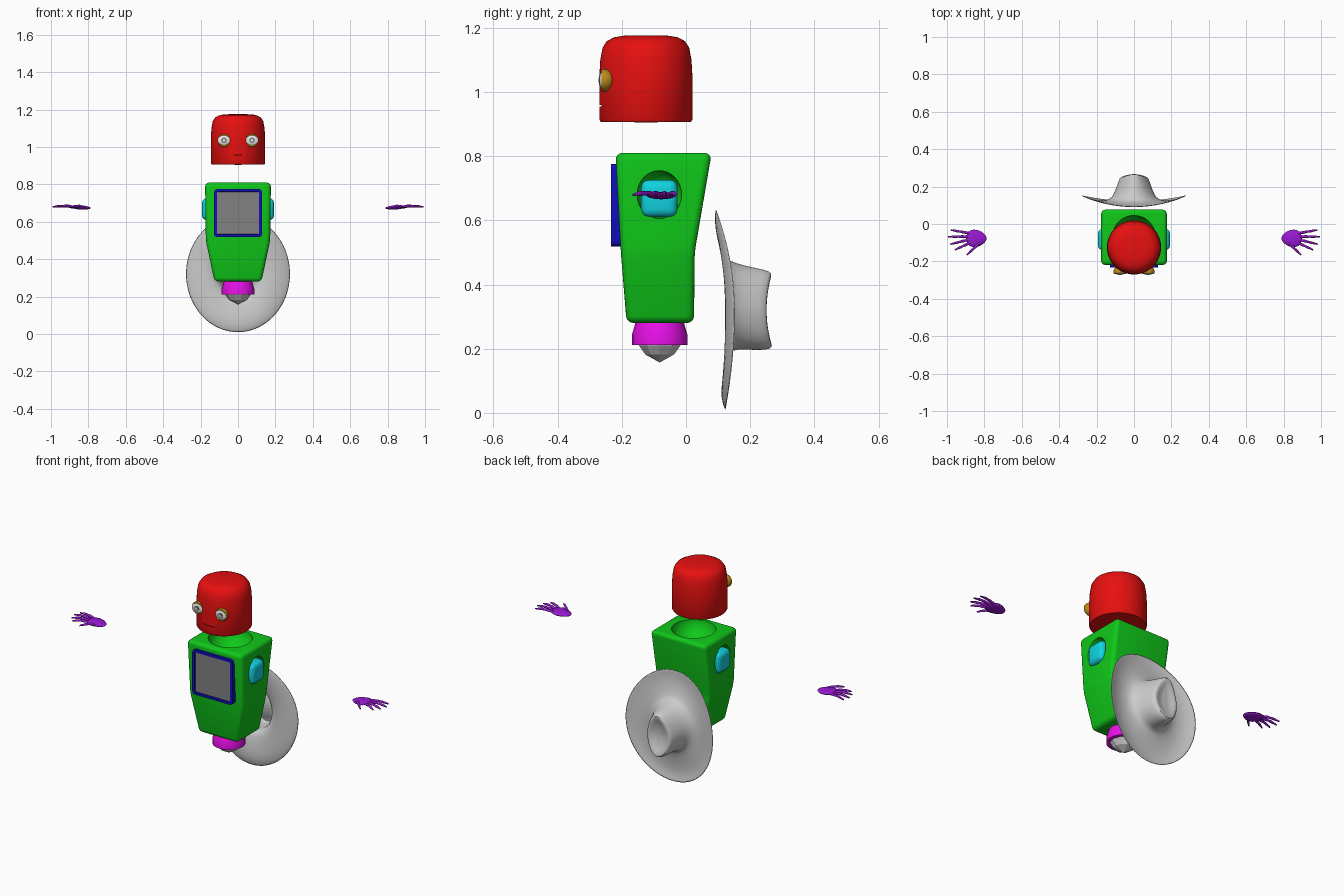
import bpy, bmesh, math
from mathutils import Vector, Matrix

old = bpy.data.objects.get("Cube")
if old:
    bpy.data.objects.remove(old, do_unlink=True)


def material(name, r, g, b):
    m = bpy.data.materials.new(name)
    m.use_nodes = True
    m.diffuse_color = (r, g, b, 1)
    m.node_tree.nodes["Principled BSDF"].inputs["Base Color"].default_value = (r, g, b, 1)
    return m


RED = material("red", 0.8, 0.005, 0.005)
GREEN = material("green", 0.005, 0.58, 0.01)
BLUE = material("blue", 0.005, 0.005, 0.5)
GREY = material("screen_grey", 0.22, 0.22, 0.22)
SILVER = material("light_grey", 0.6, 0.6, 0.6)
MAGENTA = material("magenta", 0.8, 0.005, 0.8)
CYAN = material("cyan", 0.005, 0.65, 0.75)
PURPLE = material("purple", 0.32, 0.01, 0.65)
GOLD = material("gold", 0.5, 0.25, 0.01)
WHITE = material("white", 0.85, 0.85, 0.85)


def activate(ob):
    bpy.ops.object.select_all(action="DESELECT")
    ob.select_set(True)
    bpy.context.view_layer.objects.active = ob


def make(name, bm, *mats, smooth=None):
    bmesh.ops.recalc_face_normals(bm, faces=bm.faces)
    me = bpy.data.meshes.new(name)
    bm.to_mesh(me)
    bm.free()
    for m in mats:
        me.materials.append(m)
    ob = bpy.data.objects.new(name, me)
    bpy.context.collection.objects.link(ob)
    if smooth:
        activate(ob)
        bpy.ops.object.shade_smooth_by_angle(angle=math.radians(smooth))
    return ob


def lathe(name, profile, y, steps, mat, smooth=None):
    # Spin a (radius, height) profile about a vertical axis at depth y
    bm = bmesh.new()
    verts = [bm.verts.new((r, 0, z)) for r, z in profile]
    edges = [bm.edges.new(pair) for pair in zip(verts, verts[1:])]
    bmesh.ops.spin(bm, geom=verts + edges, cent=(0, 0, 0), axis=(0, 0, 1),
                   angle=math.tau, steps=steps)
    bmesh.ops.remove_doubles(bm, verts=bm.verts, dist=0.0005)
    bmesh.ops.translate(bm, verts=bm.verts, vec=(0, y, 0))
    return make(name, bm, mat, smooth=smooth)


def ball(name, centre, size, mat, seg=32, smooth=50):
    bm = bmesh.new()
    bmesh.ops.create_uvsphere(bm, u_segments=seg, v_segments=seg // 2, radius=1)
    bmesh.ops.scale(bm, verts=bm.verts, vec=size)
    bmesh.ops.translate(bm, verts=bm.verts, vec=centre)
    return make(name, bm, mat, smooth=smooth)


def box_mesh(centre, size):
    bm = bmesh.new()
    bmesh.ops.create_cube(bm, size=1)
    bmesh.ops.scale(bm, verts=bm.verts, vec=size)
    bmesh.ops.translate(bm, verts=bm.verts, vec=centre)
    return bm


def carve(ob, cutters):
    for cutter in cutters:
        mod = ob.modifiers.new("carve", "BOOLEAN")
        mod.operation, mod.solver, mod.object = "DIFFERENCE", "EXACT", cutter
        activate(ob)
        bpy.ops.object.modifier_apply(modifier=mod.name)
        bpy.data.objects.remove(cutter, do_unlink=True)


# Head with a thin mouth groove
HEAD_Y = -0.125
head = lathe("head", [(0, 1.176), (0.07, 1.175), (0.1, 1.17), (0.122, 1.158), (0.135, 1.138),
                      (0.142, 1.1), (0.145, 1.05), (0.145, 0.914), (0.141, 0.907), (0, 0.905)],
             HEAD_Y, 64, RED)
carve(head, [make("mouth_cutter", box_mesh((0, -0.27, 0.957), (0.085, 0.02, 0.004)))])
activate(head)
bpy.ops.object.shade_smooth_by_angle(angle=math.radians(35))

# Eyes: flattened gold sockets, white balls, ringed irises
for side, word in ((1, "left"), (-1, "right")):
    x, z = side * 0.075, 1.036
    socket = ball(word + "_eye_socket", (x, -0.256, z), (0.035, 0.035, 0.035), GOLD)
    for v in socket.data.vertices:
        v.co.y = max(v.co.y, -0.264)
    ball(word + "_eye_white", (x, -0.263, z), (0.033, 0.007, 0.026), WHITE)
    for part, mat, radius, y in (("iris", GREY, 0.015, -0.269), ("pupil", WHITE, 0.007, -0.2705)):
        bm = bmesh.new()
        bmesh.ops.create_cone(bm, cap_ends=True, segments=24, radius1=radius, radius2=radius,
                              depth=0.004, matrix=Matrix.Translation((x, y, z))
                              @ Matrix.Rotation(math.pi / 2, 4, "X"))
        make(word + "_eye_" + part, bm, mat, smooth=40)

# Body: loft of three rectangles (height, half width, front, back)
bm = bmesh.new()
rings = []
for z, w, front, back in ((0.28, 0.125, -0.185, 0.025), (0.5, 0.172, -0.203, 0.027),
                          (0.81, 0.176, -0.22, 0.08)):
    rings.append([bm.verts.new(p) for p in ((-w, front, z), (w, front, z), (w, back, z), (-w, back, z))])
for low, high in zip(rings, rings[1:]):
    for i in range(4):
        j = (i + 1) % 4
        bm.faces.new((low[i], low[j], high[j], high[i]))
bm.faces.new(rings[0])
bm.faces.new(rings[-1])
bmesh.ops.recalc_face_normals(bm, faces=bm.faces)
bmesh.ops.bevel(bm, geom=bm.edges[:], offset=0.022, segments=4, profile=0.5, affect="EDGES")
body = make("body", bm, GREEN)

# Neck bowl and shoulder sockets
carve(body, [ball("neck_cutter", (0, -0.07, 0.815), (0.116, 0.116, 0.1), GREEN, 48)]
      + [ball("shoulder_cutter", (s * 0.18, -0.083, 0.68), (0.07, 0.07, 0.075), GREEN)
         for s in (1, -1)])
activate(body)
bpy.ops.object.shade_smooth_by_angle(angle=math.radians(30))

# Shoulder joints
for side, word in ((1, "left"), (-1, "right")):
    bm = box_mesh((side * 0.145, -0.083, 0.668), (0.095, 0.114, 0.116))
    bmesh.ops.bevel(bm, geom=bm.edges[:], offset=0.024, segments=3, profile=0.5, affect="EDGES")
    make(word + "_shoulder_joint", bm, CYAN, smooth=40)

# Chest screen: blue frame around a recessed grey panel
bm = box_mesh((0, -0.207, 0.647), (0.256, 0.052, 0.258))
depth_edges = [e for e in bm.edges if abs(e.verts[0].co.y - e.verts[1].co.y) > 0.01]
bmesh.ops.bevel(bm, geom=depth_edges, offset=0.018, segments=4, profile=0.5, affect="EDGES")
bm.normal_update()
panel = min(bm.faces, key=lambda f: f.normal.y)
bmesh.ops.inset_region(bm, faces=[panel], thickness=0.015)
bmesh.ops.inset_region(bm, faces=[panel], thickness=0.001, depth=-0.005)
panel.material_index = 1
make("chest_screen", bm, BLUE, GREY, smooth=30)

# Waist collar and pointed base
lathe("waist_collar", [(0, 0.285), (0.075, 0.284), (0.08, 0.265), (0.087, 0.242),
                       (0.087, 0.212), (0, 0.212)], -0.082, 20, MAGENTA, 25)
lathe("base_tip", [(0, 0.23), (0.07, 0.225), (0.068, 0.21), (0.047, 0.182), (0, 0.157)],
      -0.082, 10, SILVER)

# Hat: oval rings (x radius, z radius, z centre, depth at the sides, top and bottom)
HAT = [(0.03, 0.06, 0.32, 0.24, 0.246, 0.246), (0.055, 0.095, 0.32, 0.25, 0.262, 0.262),
       (0.072, 0.117, 0.32, 0.253, 0.27, 0.272), (0.082, 0.126, 0.32, 0.235, 0.25, 0.25),
       (0.1, 0.131, 0.328, 0.18, 0.18, 0.18), (0.118, 0.139, 0.335, 0.142, 0.137, 0.142),
       (0.145, 0.155, 0.332, 0.125, 0.118, 0.13), (0.2, 0.22, 0.325, 0.125, 0.1, 0.116),
       (0.25, 0.278, 0.322, 0.14, 0.092, 0.112), (0.28, 0.315, 0.322, 0.155, 0.095, 0.125)]
SEG = 32
bm = bmesh.new()
rings = []
for k, (rx, rz, cz, side, top, bottom) in enumerate(HAT):
    pinch = max(0, 0.4 - 0.08 * k)
    ring = []
    for i in range(SEG):
        c, s = math.cos(math.tau * i / SEG), math.sin(math.tau * i / SEG)
        y = side * c * c + (top if s > 0 else bottom) * s * s
        ring.append(bm.verts.new((rx * c * (1 - pinch * max(0, s)), y, cz + rz * s)))
    rings.append(ring)
for a, b in zip(rings, rings[1:]):
    for i in range(SEG):
        j = (i + 1) % SEG
        bm.faces.new((a[i], a[j], b[j], b[i]))
middle = bm.verts.new((0, 0.24, 0.32))
for i in range(SEG):
    bm.faces.new((middle, rings[0][i], rings[0][(i + 1) % SEG]))
hat = make("hat", bm, SILVER, smooth=80)
hat.modifiers.new("shell", "SOLIDIFY").thickness = 0.004
hat.modifiers.new("soften", "SUBSURF").levels = 1
hat.modifiers["soften"].render_levels = 1

# Hands: tapered palm and jointed fingers (root x, y, tip x, y)
FINGERS = [(0.875, -0.05, 0.98, -0.032), (0.885, -0.067, 0.993, -0.068), (0.885, -0.084, 0.982, -0.108),
           (0.875, -0.1, 0.957, -0.138), (0.825, -0.1, 0.893, -0.165)]
for side, word in ((1, "left"), (-1, "right")):
    palm = ball(word + "_palm", (side * 0.843, -0.077, 0.677), (0.055, 0.046, 0.011), PURPLE, 20)
    for v in palm.data.vertices:
        along = abs(v.co.x) - 0.843
        v.co.y = -0.077 + (v.co.y + 0.077) * (1 + 4 * along)
        v.co.z += 0.06 * along
    for n, (x0, y0, x1, y1) in enumerate(FINGERS):
        curve = bpy.data.curves.new("finger_path", "CURVE")
        curve.dimensions, curve.bevel_depth, curve.bevel_resolution = "3D", 0.0085, 2
        curve.use_fill_caps = True
        spline = curve.splines.new("POLY")
        spline.points.add(6)
        for i, p in enumerate(spline.points):
            t = i / 6
            p.co = (side * (x0 + (x1 - x0) * t), y0 + (y1 - y0) * t,
                    0.679 + 0.006 * math.sin(math.pi * t), 1)
            p.radius = (1 - 0.3 * t) * (1 if i % 2 == 0 else 0.8) * (0.6 if i == 6 else 1)
        curve.materials.append(PURPLE)
        finger = bpy.data.objects.new(word + ("_thumb" if n == 4 else "_finger_%d" % (n + 1)), curve)
        bpy.context.collection.objects.link(finger)
        activate(finger)
        bpy.ops.object.convert(target="MESH")
        bpy.ops.object.shade_smooth_by_angle(angle=math.radians(50))
